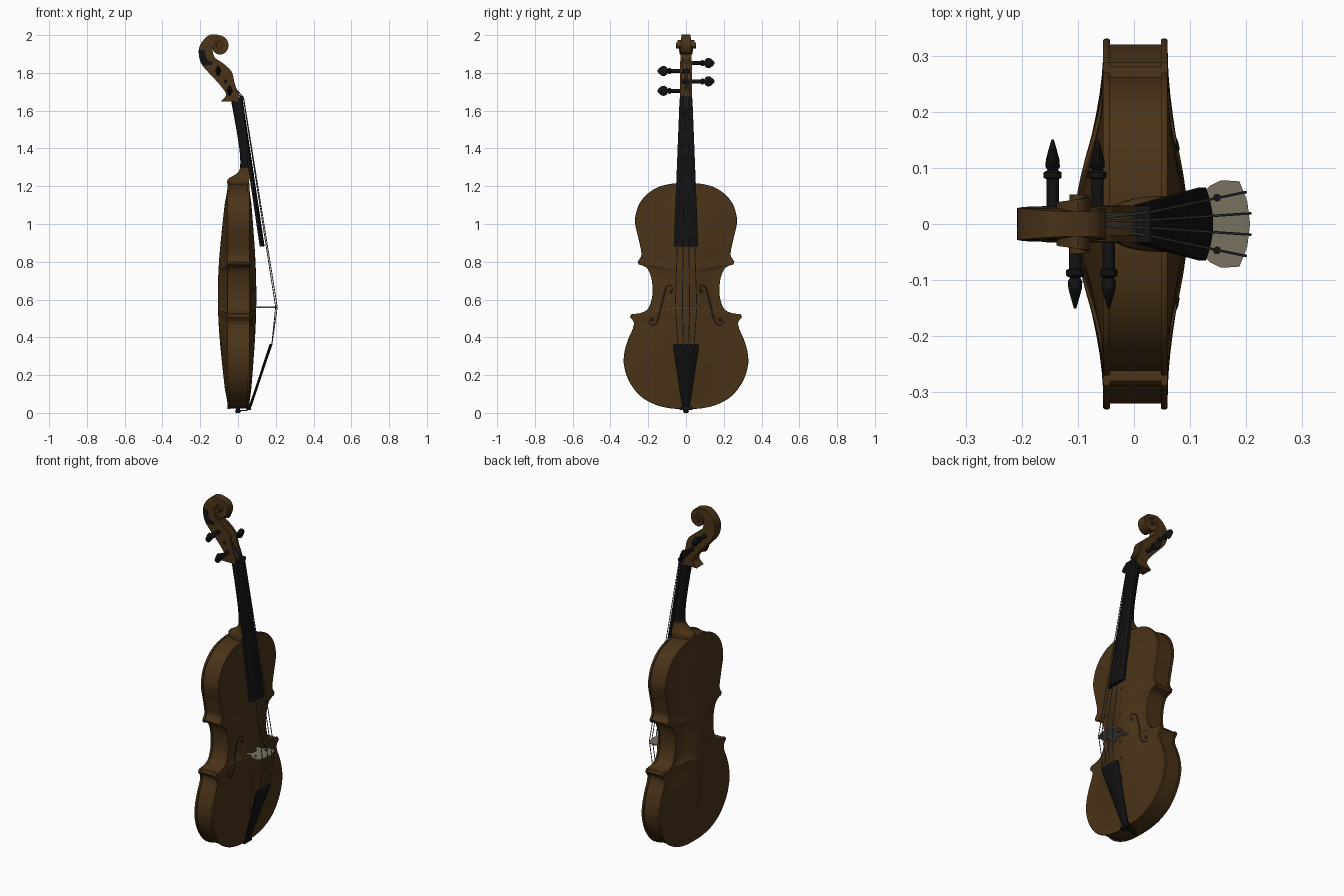
import bpy, bmesh, math
from mathutils import Vector
from mathutils.bvhtree import BVHTree

if "Cube" in bpy.data.objects:
    bpy.data.objects.remove(bpy.data.objects["Cube"])


def material(name, rgb):
    m = bpy.data.materials.new(name)
    m.diffuse_color = (*rgb, 1)
    m.use_nodes = True
    m.node_tree.nodes["Principled BSDF"].inputs["Base Color"].default_value = m.diffuse_color
    return m


WOOD = material("brown varnish", (0.068, 0.033, 0.009))
EBONY = material("ebony black", (0.006, 0.006, 0.006))
DARK = material("sound hole dark brown", (0.018, 0.009, 0.004))
MAPLE = material("pale maple", (0.19, 0.165, 0.115))
STEEL = material("string grey", (0.09, 0.09, 0.09))


def smooth_path(pts, n=6):
    """Catmull-Rom interpolation of tuples of any size."""
    p = [Vector(q) for q in pts]
    p = [2 * p[0] - p[1]] + p + [2 * p[-1] - p[-2]]
    out = []
    for i in range(1, len(p) - 2):
        a, b, c, d = p[i - 1:i + 3]
        for k in range(n):
            t = k / n
            out.append(0.5 * (2 * b + (c - a) * t + (2 * a - 5 * b + 4 * c - d) * t * t
                              + (3 * b - a - 3 * c + d) * t ** 3))
    return out + [p[-2]]


def finish(name, bm, mats, angle=35, recalc=True):
    if recalc:
        bmesh.ops.recalc_face_normals(bm, faces=bm.faces)
    me = bpy.data.meshes.new(name)
    bm.to_mesh(me)
    bm.free()
    ob = bpy.data.objects.new(name, me)
    bpy.context.collection.objects.link(ob)
    for m in mats:
        me.materials.append(m)
    bpy.ops.object.select_all(action='DESELECT')
    ob.select_set(True)
    bpy.context.view_layer.objects.active = ob
    bpy.ops.object.shade_smooth_by_angle(angle=math.radians(angle))
    return ob


def loft(name, rings, mats, rule=None, caps=True, angle=35):
    """Skin closed rings of points; rule(face) picks the material slot."""
    bm = bmesh.new()
    vs = [[bm.verts.new(p) for p in r] for r in rings]
    n = len(vs[0])
    for a, b in zip(vs, vs[1:]):
        for i in range(n):
            bm.faces.new((a[i], a[(i + 1) % n], b[(i + 1) % n], b[i]))
    if caps:
        bm.faces.new(vs[0])
        bm.faces.new(vs[-1])
    bmesh.ops.recalc_face_normals(bm, faces=bm.faces)
    if rule:
        for f in bm.faces:
            f.material_index = rule(f)
    return finish(name, bm, mats, angle)


def ellipse(n, rx, rz):
    return [(rx * math.cos(2 * math.pi * i / n), rz * math.sin(2 * math.pi * i / n)) for i in range(n)]


def wire(name, pts, r, mat):
    cu = bpy.data.curves.new(name, 'CURVE')
    cu.dimensions = '3D'
    cu.bevel_depth, cu.bevel_resolution = r, 2
    sp = cu.splines.new('POLY')
    sp.points.add(len(pts) - 1)
    for s, p in zip(sp.points, pts):
        s.co = (*p, 1)
    cu.materials.append(mat)
    ob = bpy.data.objects.new(name, cu)
    bpy.context.collection.objects.link(ob)
    bpy.ops.object.select_all(action='DESELECT')
    ob.select_set(True)
    bpy.context.view_layer.objects.active = ob
    bpy.ops.object.convert(target='MESH')


# Body outline (y, z): lower bout, waist, upper bout, meeting at sharp corners
lower = [(0, .02), (.08, .024), (.16, .043), (.24, .088), (.30, .165), (.328, .25), (.326, .32),
         (.306, .39), (.282, .445), (.277, .48), (.297, .508)]
waist = [(.288, .523), (.25, .526), (.205, .548), (.182, .60), (.177, .66), (.185, .72),
         (.203, .762), (.225, .778), (.25, .785)]
upper = [(.256, .80), (.238, .83), (.238, .86), (.251, .92), (.269, 1.0), (.266, 1.05),
         (.245, 1.11), (.20, 1.163), (.14, 1.198), (.07, 1.214), (0, 1.218)]
half = smooth_path(lower) + smooth_path(waist) + smooth_path(upper)
outline = half + [Vector((-p[0], p[1])) for p in reversed(half[1:-1])]


def body_ring(s, x):
    """Outline shrunk toward the body's spine; x is a number or a height function."""
    out = []
    for y, z in outline:
        zs = .62 + (z - .62) * .75
        out.append((x(s, zs) if callable(x) else x, y * s, zs + (z - zs) * s))
    return out


def arch(sign, edge, a):
    return lambda s, zs: sign * (edge + a * (.3 + .7 * math.cos((zs - .62) / .45 * 1.5) ** 1)
                                 * (.5 + .5 * math.cos(math.pi * min(1, s / .95))))


def plate(name, sign, edge, a):
    rings = [body_ring(.95, sign * (edge - .012)), body_ring(.995, sign * (edge - .012)),
             body_ring(1, sign * (edge - .009)), body_ring(1, sign * (edge - .003)),
             body_ring(.993, sign * edge)]
    rings += [body_ring(s, arch(sign, edge, a))
              for s in (.95, .88, .8, .7, .6, .5, .4, .3, .2, .1, .001)]
    return loft(name, rings, [WOOD], caps=False, angle=50)


belly = plate("belly_plate", 1, .06, .037)
plate("back_plate", -1, .055, .052)
loft("ribs", [body_ring(.97, -.047), body_ring(.97, .052)], [WOOD], caps=False)

# Sound holes: thin dark plates laid onto the belly
bm = bmesh.new()
bm.from_mesh(belly.data)
tree = BVHTree.FromBMesh(bm)
bm.free()


def on_belly(y, z):
    hit = tree.ray_cast(Vector((1, y, z)), Vector((-1, 0, 0)))[0]
    return ((hit.x if hit else .06) + .002, y, z)


fpath = smooth_path([(.074, .64), (.07, .66), (.085, .675), (.106, .66), (.117, .62), (.13, .57),
                     (.141, .52), (.158, .475), (.18, .465), (.195, .48), (.187, .497)], 5)
for side, label in ((1, "right"), (-1, "left")):
    bm = bmesh.new()
    prev = None
    for i, p in enumerate(fpath):
        d = (fpath[min(i + 1, len(fpath) - 1)] - fpath[max(i - 1, 0)]).normalized()
        w = .002 + .005 * math.sin(math.pi * i / (len(fpath) - 1))
        pair = [bm.verts.new(on_belly(side * (p[0] + k * d[1] * w), p[1] - k * d[0] * w)) for k in (1, -1)]
        if prev:
            q = (prev[0], pair[0], pair[1], prev[1])
            bm.faces.new(q if side > 0 else q[::-1])
        prev = pair
    for cy, cz in ((.08, .643), (.18, .493)):
        c = [bm.verts.new(on_belly(side * cy + u, cz + v)) for u, v in ellipse(14, .011, .011)]
        bm.faces.new(c)
    for f in bm.faces:
        f.normal_update()
        if f.normal.x < 0:
            f.normal_flip()
    finish(label + "_sound_hole", bm, [DARK], recalc=False)

# Neck with flared heel: D-shaped sections (z, back x, front x, half width)
neck = smooth_path([(1.19, -.055, .058, .05), (1.235, -.055, .06, .05), (1.255, -.025, .065, .046),
                    (1.28, .005, .07, .042), (1.32, .012, .062, .04), (1.4, .007, .052, .038),
                    (1.53, -.014, .032, .035), (1.66, -.038, .012, .033)], 4)
rings = [[(f - (f - b) * math.sin(math.pi * i / 14) ** .8, w * math.cos(math.pi * i / 14), z)
          for i in range(15)] for z, b, f, w in neck]
loft("neck", rings, [WOOD, EBONY], lambda f: int(f.calc_center_median().z > 1.3))


def curved_board(name, stations):
    """Board with an arched top: stations are (z, crown x, edge x, underside x, half width)."""
    rings = []
    for z, c, e, u, w in stations:
        top = [(c - (c - e) * (k / 5) ** 2, w * k / 5, z) for k in range(-5, 6)]
        rings.append([(u, -w, z)] + top + [(u, w, z)])
    loft(name, rings, [EBONY])


curved_board("fingerboard", [(.88, .141, .128, .115, .065), (1.665, .024, .018, 0, .034)])
curved_board("tailpiece", [(.03, .07, .064, .056, .02), (.06, .081, .073, .066, .025),
                           (.2, .127, .118, .113, .046), (.35, .178, .166, .162, .069),
                           (.366, .18, .17, .168, .067)])

# Pegbox and scroll: sections (back x, back z, front x, front z, half width, hollow depth)
head = [(-.092, 1.648, .014, 1.648, .033, 0), (-.063, 1.685, .002, 1.69, .033, .1),
        (-.095, 1.735, -.018, 1.745, .033, .6), (-.145, 1.79, -.033, 1.805, .032, .6),
        (-.187, 1.838, -.078, 1.85, .031, .5), (-.206, 1.885, -.125, 1.885, .029, 0)]
for deg, r, fr, w in ((180, .102, .035, .028), (135, .077, .022, .024), (90, .055, .012, .022),
                      (45, .052, .01, .024), (0, .05, .01, .027), (-45, .05, .008, .029),
                      (-90, .048, .006, .032), (-135, .042, .005, .036), (-180, .036, .004, .039),
                      (-270, .028, .003, .044), (-360, .022, .002, .048), (-450, .017, .001, .051)):
    c, s = math.cos(math.radians(deg)), math.sin(math.radians(deg))
    head.append((-.1 + r * c, 1.945 + r * s, -.1 + fr * c, 1.945 + fr * s, w, 0))
rings = []
for bx, bz, fx, fz, w, d in smooth_path(head, 5):
    B, F = Vector((bx, 0, bz)), Vector((fx, 0, fz))
    M, D = B.lerp(F, .45), F.lerp(B, max(d, .01))
    at = lambda p, y: (p.x, y, p.z)
    i = w * .62
    rings.append([at(B, -w), at(M, -w), at(F, -w), at(F, -i), at(D, -i),
                  at(D, i), at(F, i), at(F, w), at(M, w), at(B, w)])


def head_rule(f):
    c = f.calc_center_median()
    return int(f.normal.y < -.5 and c.x < -.16 and 1.83 < c.z < 1.92)


loft("pegbox_and_scroll", rings, [WOOD, EBONY], head_rule)
loft("scroll_eye", [[(-.1 + a, y, 1.945 + b) for a, b in ellipse(16, .015, .015)] for y in (-.053, .053)], [WOOD])

# Tuning pegs, alternating sides
profile = [(-.033, .011, .011), (.08, .011, .011), (.082, .016, .016), (.092, .016, .016),
           (.096, .009, .009), (.102, .013, .02), (.115, .012, .028), (.13, .008, .025),
           (.144, .004, .013), (.151, .002, .004)]
pegs = [(-.045, 1.705, -1), (-.065, 1.755, 1), (-.105, 1.81, -1), (-.145, 1.852, 1)]
for k, (x, z, side) in enumerate(pegs):
    loft(f"tuning_peg_{k + 1}", [[(x + a, side * y, z + b) for a, b in ellipse(14, rx, rz)]
                                 for y, rx, rz in profile], [EBONY], angle=40)

# Bridge: flat cut-out plate on two feet, with small dark eyes
side = [(0, .113), (.02, .11), (.033, .09), (.06, .09), (.058, .102), (.048, .116), (.068, .135),
        (.078, .155), (.076, .188), (.04, .202), (0, .207)]
shape = side + [(-y, x) for y, x in reversed(side[1:-1])]
loft("bridge", [[(x, y, z) for y, x in shape] for z in (.556, .563)], [MAPLE])
for s in (-1, 1):
    loft("bridge_eye", [[(.148 + a, s * .047 + b, z) for a, b in ellipse(12, .007, .007)]
                        for z in (.555, .564)], [EBONY])

# Strings: peg, nut, bridge, tailpiece
for k, (u, peg) in enumerate(zip((-1.5, -.5, .5, 1.5), (pegs[0], pegs[2], pegs[3], pegs[1]))):
    yb = u * .038
    wire(f"string_{k + 1}", [(peg[0] + .012, u * .008, peg[1]), (.031 - abs(u) * .002, u * .014, 1.668),
                             (.209 - 3 * yb * yb, yb, .56), (.178, u * .028, .352)], .0022, STEEL)

# Nut, saddle, end button and tail gut
def box(name, lo, hi, mat):
    loft(name, [[(lo[0], lo[1], z), (hi[0], lo[1], z), (hi[0], hi[1], z), (lo[0], hi[1], z)]
                for z in (lo[2], hi[2])], [mat])


box("nut", (-.01, -.033, 1.66), (.03, .033, 1.675), EBONY)
box("saddle", (.045, -.035, .016), (.068, .035, .034), EBONY)
loft("end_button", [[(a, b, z) for a, b in ellipse(16, r, r)] for z, r in
                    ((0, .009), (.004, .014), (.012, .015), (.016, .01), (.04, .01))], [EBONY])
for s in (-1, 1):
    wire("tail_gut", [(.066, s * .01, .04), (.064, s * .01, .02), (.04, s * .01, .013), (0, s * .008, .012)],
         .003, EBONY)
